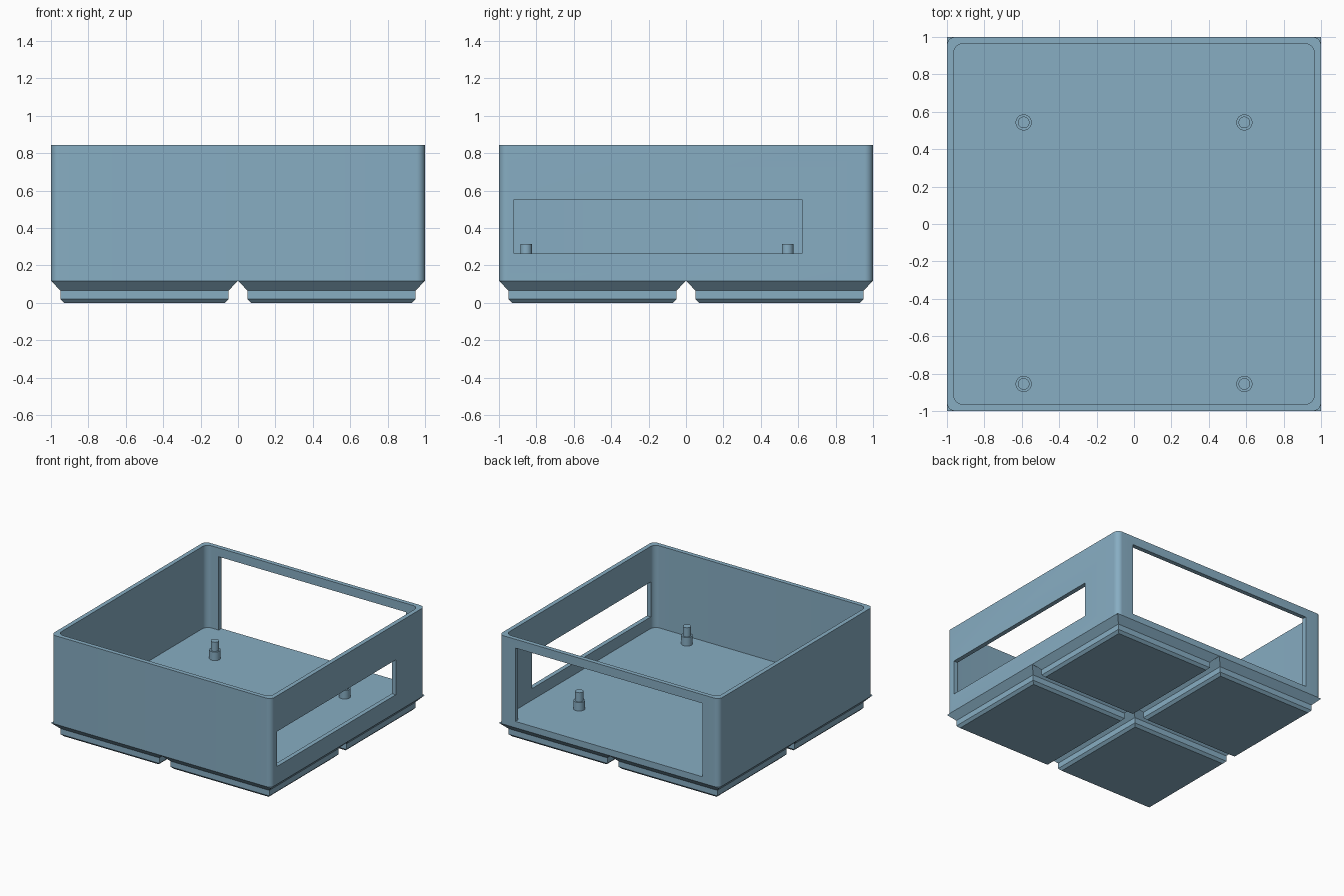
import bpy, bmesh, math

if "Cube" in bpy.data.objects:
    bpy.data.objects.remove(bpy.data.objects["Cube"])

mat = bpy.data.materials.new("dusty blue")
mat.diffuse_color = (0.243, 0.42, 0.545, 1)
mat.use_nodes = True
mat.node_tree.nodes["Principled BSDF"].inputs["Base Color"].default_value = mat.diffuse_color


def finish(name, bm):
    bmesh.ops.recalc_face_normals(bm, faces=bm.faces)
    me = bpy.data.meshes.new(name)
    bm.to_mesh(me)
    bm.free()
    ob = bpy.data.objects.new(name, me)
    bpy.context.collection.objects.link(ob)
    me.materials.append(mat)
    return ob


def loft(name, rings):
    """Skin a stack of closed rings and cap both ends."""
    bm = bmesh.new()
    rows = [[bm.verts.new(p) for p in ring] for ring in rings]
    n = len(rows[0])
    for a, b in zip(rows, rows[1:]):
        for i in range(n):
            j = (i + 1) % n
            bm.faces.new((a[i], a[j], b[j], b[i]))
    bm.faces.new(rows[0])
    bm.faces.new(rows[-1])
    return finish(name, bm)


def rounded(h, r, z, steps=10):
    """Square ring of half-width h with corner radius r."""
    pts = []
    for k, (sx, sy) in enumerate(((1, 1), (-1, 1), (-1, -1), (1, -1))):
        for s in range(steps + 1):
            a = (k + s / steps) * math.pi / 2
            pts.append((sx * (h - r) + r * math.cos(a),
                        sy * (h - r) + r * math.sin(a), z))
    return pts


def square(cx, cy, h, z):
    return [(cx + h * sx, cy + h * sy, z)
            for sx, sy in ((1, 1), (-1, 1), (-1, -1), (1, -1))]


def box(name, x0, x1, y0, y1, z0, z1):
    return loft(name, [[(x0, y0, z), (x1, y0, z), (x1, y1, z), (x0, y1, z)]
                       for z in (z0, z1)])


def circle(cx, cy, r, z, n=32):
    return [(cx + r * math.cos(2 * math.pi * i / n),
             cy + r * math.sin(2 * math.pi * i / n), z) for i in range(n)]


def smooth(ob):
    bpy.ops.object.select_all(action='DESELECT')
    ob.select_set(True)
    bpy.context.view_layer.objects.active = ob
    bpy.ops.object.shade_smooth_by_angle(angle=math.radians(30))


BASE, FLOOR, TOP = 0.118, 0.17, 0.845

# Open tray: rounded block, hollowed, with a back opening and a right slot
tray = loft("tray", [rounded(1, 0.045, BASE), rounded(1, 0.045, TOP)])
cutters = [
    loft("cavity_cutter", [rounded(0.964, 0.05, FLOOR), rounded(0.964, 0.05, 1)]),
    box("back_opening_cutter", -0.85, 0.85, 0.9, 1.1, FLOOR, 0.773),
    box("right_slot_cutter", 0.9, 1.1, -0.92, 0.62, 0.265, 0.552),
]
bpy.context.view_layer.objects.active = tray
for c in cutters:
    c.hide_render = True
    mod = tray.modifiers.new(c.name, 'BOOLEAN')
    mod.operation, mod.solver, mod.object = 'DIFFERENCE', 'EXACT', c
    bpy.ops.object.modifier_apply(modifier=mod.name)
    bpy.data.objects.remove(c)
smooth(tray)

# Four stepped feet under the tray
for cx in (-0.5, 0.5):
    for cy in (-0.5, 0.5):
        loft("foot", [square(cx, cy, h, z) for h, z in
                      ((0.43, 0), (0.45, 0.02), (0.45, 0.066), (0.5, BASE))])

# Stepped mounting pegs on the floor
for x in (-0.59, 0.59):
    for y in (-0.855, 0.543):
        smooth(loft("mounting_peg", [circle(x, y, r, z) for r, z in
                    ((0.043, FLOOR - 0.01), (0.043, 0.24), (0.031, 0.24), (0.031, 0.315))]))
